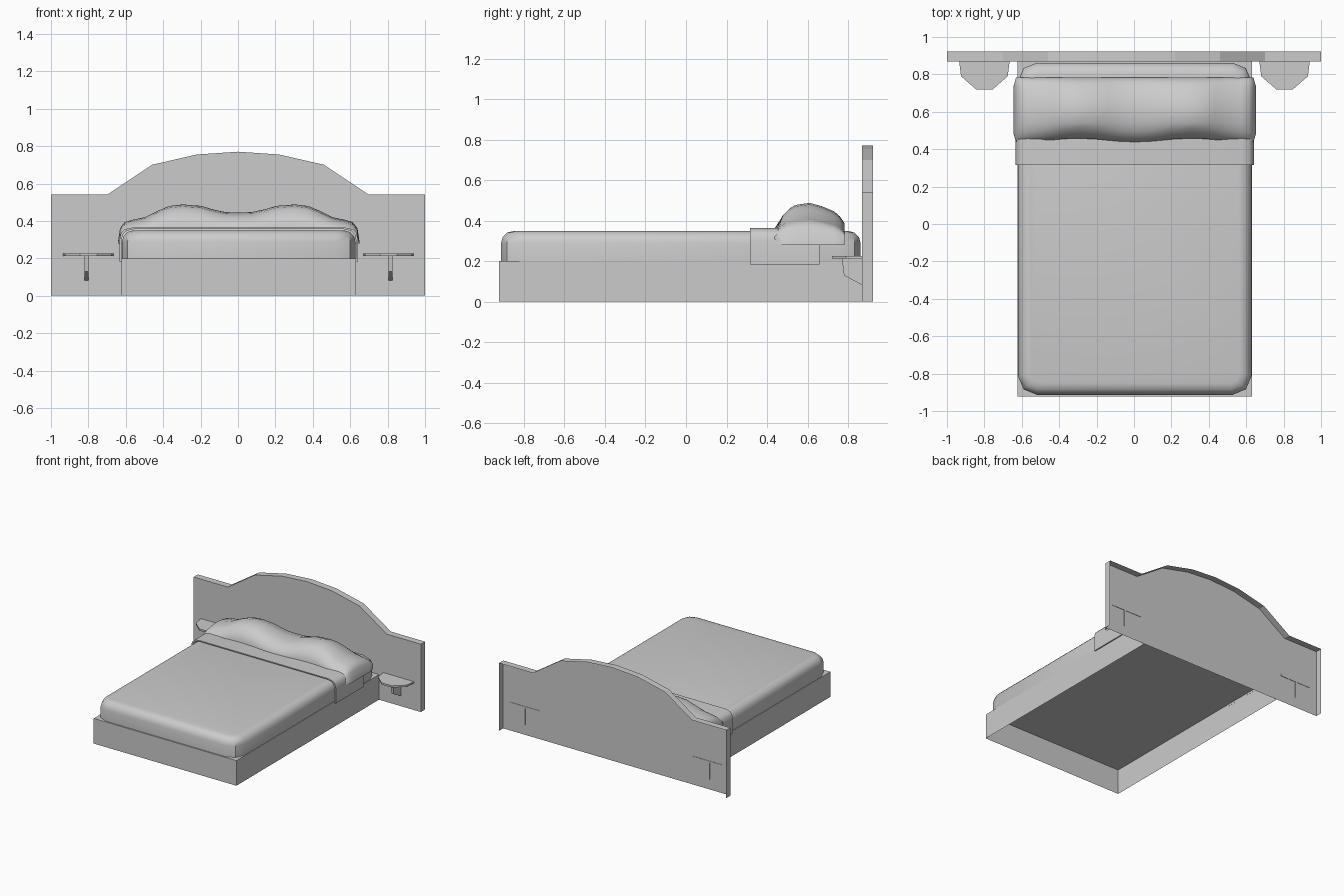
import bpy
import bmesh
import math

cube = bpy.data.objects.get("Cube")
if cube:
    bpy.data.objects.remove(cube, do_unlink=True)

grey = bpy.data.materials.new("light grey")
grey.use_nodes = True
grey.diffuse_color = (0.6, 0.6, 0.6, 1)
grey.node_tree.nodes["Principled BSDF"].inputs["Base Color"].default_value = (0.6, 0.6, 0.6, 1)

BED_X = 0.004  # centre line of the bed


def finish(name, bm, smooth=None):
    mesh = bpy.data.meshes.new(name)
    bm.to_mesh(mesh)
    bm.free()
    mesh.materials.append(grey)
    obj = bpy.data.objects.new(name, mesh)
    bpy.context.collection.objects.link(obj)
    if smooth:
        bpy.ops.object.select_all(action='DESELECT')
        bpy.context.view_layer.objects.active = obj
        obj.select_set(True)
        bpy.ops.object.shade_smooth_by_angle(angle=math.radians(smooth))
    return obj


def prism(points, depth):
    """Closed 3D outline pushed along the depth vector."""
    bm = bmesh.new()
    face = bm.faces.new([bm.verts.new(p) for p in points])
    new = bmesh.ops.extrude_face_region(bm, geom=[face], use_keep_orig=True)["geom"]
    bmesh.ops.translate(bm, vec=depth, verts=[v for v in new if isinstance(v, bmesh.types.BMVert)])
    bmesh.ops.recalc_face_normals(bm, faces=bm.faces)
    return bm


def box(x, y0, y1, z0, z1):
    bm = bmesh.new()
    bmesh.ops.create_cube(bm, size=1)
    for v in bm.verts:
        v.co = (BED_X + v.co.x * 2 * x, y1 if v.co.y > 0 else y0, z1 if v.co.z > 0 else z0)
    return bm


def remove_faces(bm, test):
    doomed = [f for f in bm.faces if test(f.calc_center_median())]
    bmesh.ops.delete(bm, geom=doomed, context='FACES_ONLY')


# Headboard: arched front panel with a rim, open at the back and bottom
arch = [(1, 0), (1, 0.54), (0.7, 0.54), (0.46, 0.7), (0.22, 0.755)]
outline = arch + [(0, 0.77)] + [(-x, z) for x, z in reversed(arch)]
bm = prism([(x, 0.87, z) for x, z in outline], (0, 0.053, 0))
remove_faces(bm, lambda c: c.y > 0.92 or c.z < 0.01)
finish("headboard", bm)

# Bed base, hollow and open underneath
bm = box(0.628, -0.923, 0.87, 0, 0.2)
remove_faces(bm, lambda c: c.z < 0.01)
finish("bed_base", bm)

# Mattress: rounded corners, then a rounded top rim
bm = box(0.624, -0.913, 0.862, 0.199, 0.349)
upright = [e for e in bm.edges if abs(e.verts[0].co.z - e.verts[1].co.z) > 0.1]
bmesh.ops.bevel(bm, geom=upright, offset=0.1, segments=2, profile=0.5, affect='EDGES')
rim = [e for e in bm.edges if all(v.co.z > 0.34 for v in e.verts)]
bmesh.ops.bevel(bm, geom=rim, offset=0.06, segments=3, profile=0.5, affect='EDGES')
finish("mattress", bm, 40)

# Folded blanket band draped over the mattress
half = [(0.637, 0.184), (0.637, 0.3), (0.63, 0.335), (0.61, 0.355), (0.57, 0.364)]
outer = half + [(-x, z) for x, z in reversed(half)]
inner = [(x * 0.985, z - (0.008 if z > 0.2 else 0)) for x, z in reversed(outer)]
bm = prism([(BED_X + x, 0.315, z) for x, z in outer + inner], (0, 0.345, 0))
finish("folded_blanket", bm, 40)

# Pillow roll: one lumpy cross-section lofted across the bed
crest = [(0, 0.445), (0.07, 0.447), (0.14, 0.462), (0.2, 0.48), (0.3, 0.488), (0.37, 0.48),
         (0.43, 0.455), (0.5, 0.42), (0.57, 0.405), (0.61, 0.393), (0.635, 0.36), (0.647, 0.28)]
stations = [(-x, z) for x, z in reversed(crest[1:])] + crest
section = [(-1, 0), (-1, 0.5), (-0.88, 0.7), (-0.67, 0.88), (-0.4, 0.95), (0, 1),
           (0.35, 0.92), (0.7, 0.8), (0.87, 0.68), (1, 0.52), (1, 0)]
bm = bmesh.new()
rows = []
for x, top in stations:
    dent = 0.02 * math.sin(math.pi * min(abs(x) / 0.6, 1)) ** 2
    width = 0.172 if abs(x) < 0.64 else 0.13
    row = []
    for u, h in section:
        y = 0.61 + width * u + (dent if u < -0.5 else 0)
        row.append(bm.verts.new((BED_X + x, y, 0.28 + (top - 0.28) * h)))
    rows.append(row)
for a, b in zip(rows, rows[1:]):
    for i in range(len(section) - 1):
        bm.faces.new((a[i], b[i], b[i + 1], a[i + 1]))
bmesh.ops.remove_doubles(bm, verts=bm.verts, dist=0.0005)
finish("pillow_roll", bm, 60)

# Bedside shelves on thin brackets, let just through the headboard panel
shelf = [(0.135, 0.873), (0.125, 0.79), (0.045, 0.72)]
shelf += [(-x, y) for x, y in reversed(shelf)]
bracket = [(0.873, 0.212), (0.77, 0.212), (0.78, 0.13), (0.873, 0.08)]
for side, cx in (("left", 0.805), ("right", -0.8)):
    bm = prism([(cx + x, y, 0.212) for x, y in shelf], (0, 0, 0.014))
    finish(side + "_shelf", bm)
    bx = cx + math.copysign(0.01, cx)
    bm = prism([(bx - 0.01, y, z) for y, z in bracket], (0.02, 0, 0))
    finish(side + "_shelf_bracket", bm)
